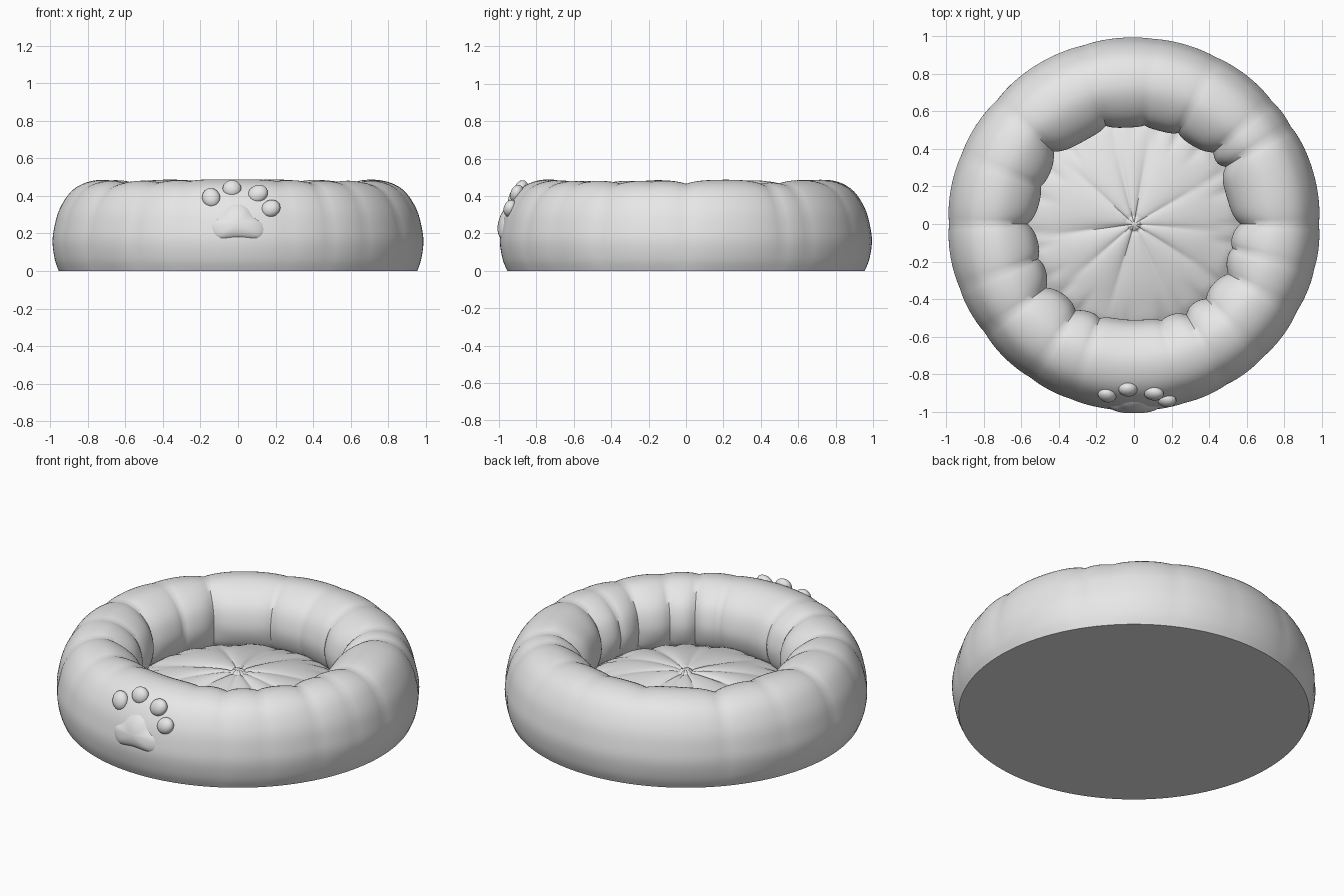
import bpy
import math
import random
from mathutils import Vector

random.seed(4)
cube = bpy.data.objects.get("Cube")
if cube:
    bpy.data.objects.remove(cube, do_unlink=True)

fabric = bpy.data.materials.new("light grey fabric")
fabric.use_nodes = True
GREY = (0.8, 0.8, 0.8, 1)
fabric.diffuse_color = GREY
fabric.node_tree.nodes["Principled BSDF"].inputs["Base Color"].default_value = GREY

SEGMENTS = 180


def add_object(name, verts, faces, sharp=50):
    mesh = bpy.data.meshes.new(name)
    mesh.from_pydata(verts, [], faces)
    mesh.materials.append(fabric)
    obj = bpy.data.objects.new(name, mesh)
    bpy.context.collection.objects.link(obj)
    bpy.ops.object.select_all(action="DESELECT")
    obj.select_set(True)
    bpy.context.view_layer.objects.active = obj
    bpy.ops.object.shade_smooth_by_angle(angle=math.radians(sharp))
    return obj


def bridge(rows, count):
    """Quads between successive closed rings of vertices."""
    return [(i * count + j, i * count + (j + 1) % count,
             (i + 1) * count + (j + 1) % count, (i + 1) * count + j)
            for i in range(rows - 1) for j in range(count)]


def smooth_path(points, steps, closed=False):
    """Catmull-Rom curve through the points."""
    pts = [Vector(p) for p in points]
    n = len(pts)

    def at(i):
        return pts[i % n] if closed else pts[max(0, min(n - 1, i))]

    out = []
    for i in range(n if closed else n - 1):
        a, b, c, d = (at(i + k) for k in (-1, 0, 1, 2))
        for s in range(steps):
            t = s / steps
            out.append(0.5 * (2 * b + (c - a) * t + (2 * a - 5 * b + 4 * c - d) * t ** 2
                              + (3 * b - a - 3 * c + d) * t ** 3))
    return out if closed else out + [pts[-1]]


def crease(angle, creases):
    """Depth of the stitched gathers at an angle in degrees."""
    total = 0
    for centre, depth, width in creases:
        gap = abs((angle - centre + 180) % 360 - 180)
        total += depth * math.exp(-gap / width)
    return total


# Padded bolster: radius, height, gather strength
profile = smooth_path([
    (0.955, 0, 0), (0.98, 0.06, 0.1), (0.995, 0.15, 0.2), (0.987, 0.23, 0.25),
    (0.96, 0.33, 0.3), (0.9, 0.425, 0.35), (0.82, 0.475, 0.4), (0.72, 0.488, 0.5),
    (0.625, 0.455, 0.75), (0.55, 0.39, 1), (0.515, 0.3, 1.1), (0.515, 0.22, 1.1),
    (0.55, 0.14, 0.8), (0.62, 0.1, 0.3)], 4)
gathers = [(0, 0.2, 5), (32, 0.2, 4), (42, 0.2, 6), (64, 0.1, 4), (84, 0.06, 4),
           (106, 0.12, 5), (138, 0.24, 6), (158, 0.08, 4), (180, 0.2, 5),
           (200, 0.1, 4), (216, 0.24, 6), (236, 0.16, 5), (250, 0.08, 3),
           (286, 0.08, 4), (300, 0.16, 4), (314, 0.14, 5), (332, 0.2, 6),
           (346, 0.08, 3)]
core = Vector((0.75, 0.24))
verts = []
for r, z, strength in profile:
    for j in range(SEGMENTS):
        deg = j * 360 / SEGMENTS
        p = Vector((r, z)).lerp(core, strength * crease(deg, gathers))
        a = math.radians(deg)
        verts.append((p.x * math.cos(a), p.x * math.sin(a), p.y))
faces = bridge(len(profile), SEGMENTS)
faces.append(tuple(reversed(range(SEGMENTS))))  # flat underside
add_object("bolster_ring", verts, faces)

# Domed inner cushion with radial pleats and a small tuft at the centre
dome = smooth_path([(0.63, 0.1), (0.56, 0.145), (0.5, 0.18), (0.4, 0.22), (0.28, 0.248),
                    (0.16, 0.262), (0.07, 0.262), (0.04, 0.256), (0.03, 0.266),
                    (0.012, 0.27)], 3)
pleats = [(k * 36 + random.uniform(-9, 9), random.uniform(0.012, 0.028),
           random.uniform(6, 11)) for k in range(10)]
ruffles = [(k * 15 + random.uniform(-5, 5), random.uniform(0.01, 0.025), 3)
           for k in range(24)]
verts = []
for r, z in dome:
    fold = math.sin(math.pi * min(1, r / 0.55)) ** 0.7 if r < 0.55 else 0
    edge = max(0, 1 - abs(r - 0.52) / 0.1)
    for j in range(SEGMENTS):
        deg = j * 360 / SEGMENTS
        a = math.radians(deg)
        drop = fold * crease(deg, pleats) + edge * (crease(deg, ruffles) - 0.012)
        verts.append((r * math.cos(a), r * math.sin(a), z - drop))
faces = bridge(len(dome), SEGMENTS)
faces.append(tuple(range((len(dome) - 1) * SEGMENTS, len(dome) * SEGMENTS)))
add_object("inner_cushion", verts, faces)


# Paw motif: one main pad and four toe pads on the front
def wall_radius(z):
    outer = profile[:29]
    return min(outer, key=lambda p: abs(p[1] - z))[0] if z < 0.1 else next(
        a[0] + (b[0] - a[0]) * (z - a[1]) / (b[1] - a[1])
        for a, b in zip(outer, outer[1:]) if a[1] <= z <= b[1])


outline = smooth_path([(0, 0.37), (0.05, 0.35), (0.09, 0.295), (0.145, 0.25), (0.15, 0.195),
                       (0.11, 0.165), (0, 0.172), (-0.105, 0.165), (-0.148, 0.2),
                       (-0.155, 0.255), (-0.1, 0.295), (-0.055, 0.35)], 4, True)
middle = Vector((0, 0.255))
verts = []
scales = [1, 0.99, 0.95, 0.88, 0.76, 0.6, 0.4, 0.2, 0.05]
for s in scales:
    for p in outline:
        q = middle.lerp(p, s)
        wall = math.sqrt(wall_radius(q.y) ** 2 - q.x ** 2)
        puff = 0.045 * math.sqrt(1 - s ** 2) - 0.022
        verts.append((q.x, -wall - puff, q.y))
count = len(outline)
faces = [tuple(reversed(f)) for f in bridge(len(scales), count)]
faces.append(tuple(reversed(range((len(scales) - 1) * count, len(scales) * count))))
# The outline runs clockwise from the front, so turn all faces outward
add_object("paw_main_pad", verts, [tuple(reversed(f)) for f in faces]).data.update()
main_pad = bpy.context.object
if sum(p.normal.y for p in main_pad.data.polygons) > 0:
    main_pad.data.flip_normals()

toes = [("outer_right", -0.143, 0.39, 0.048, 0.054, -20),
        ("inner_right", -0.032, 0.438, 0.05, 0.048, 0),
        ("inner_left", 0.105, 0.41, 0.056, 0.048, -30),
        ("outer_left", 0.175, 0.333, 0.052, 0.046, -25)]
for label, x, z, width, height, tilt in toes:
    wall = math.sqrt(wall_radius(z) ** 2 - x ** 2)
    bpy.ops.mesh.primitive_uv_sphere_add(
        segments=24, ring_count=14, radius=1, location=(x, -wall + 0.004, z),
        rotation=(math.radians(-22), math.radians(tilt), 0))
    toe = bpy.context.object
    toe.name = "paw_toe_" + label
    toe.scale = (width, 0.036, height)
    toe.data.materials.append(fabric)
    bpy.ops.object.shade_smooth()
